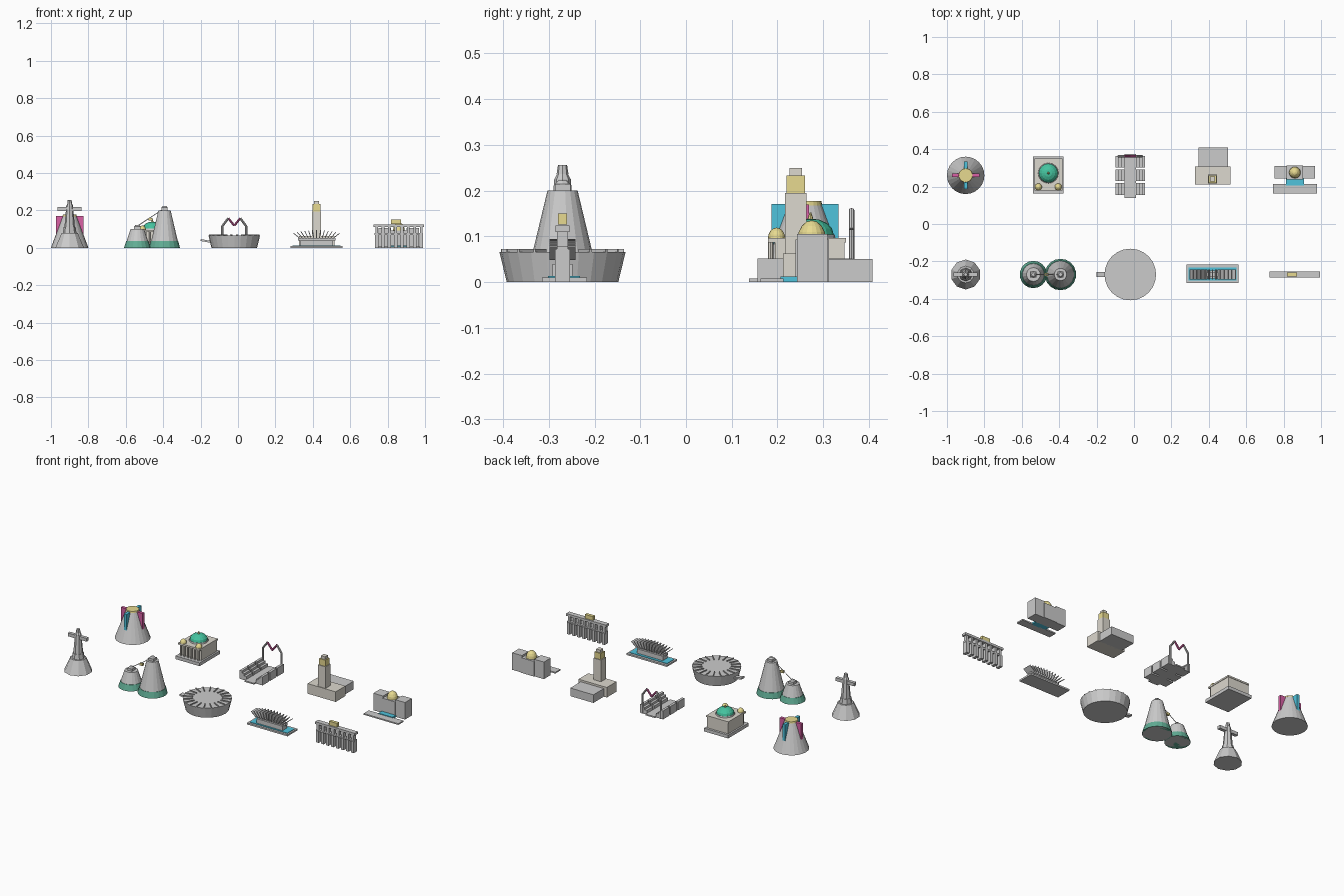
import bpy, math
from mathutils import Vector

if "Cube" in bpy.data.objects:
    bpy.data.objects.remove(bpy.data.objects["Cube"])

MATS = {}
COL = {'yellow': (0.80, 0.70, 0.28, 1), 'green': (0.06, 0.55, 0.35, 1), 'dark_green': (0.12, 0.42, 0.30, 1),
       'cyan': (0.08, 0.55, 0.72, 1), 'pink': (0.70, 0.12, 0.38, 1), 'beige': (0.72, 0.69, 0.62, 1)}


def finish(o, name, col=None):
    o.name = name
    if col:
        if col not in MATS:
            MATS[col] = bpy.data.materials.new(col)
            MATS[col].diffuse_color = COL[col]
        o.data.materials.append(MATS[col])
    return o


def box(name, x0, x1, y0, y1, z0, z1, col=None):
    bpy.ops.mesh.primitive_cube_add(size=1, location=((x0 + x1) / 2, (y0 + y1) / 2, (z0 + z1) / 2))
    o = bpy.context.object
    o.scale = (x1 - x0, y1 - y0, z1 - z0)
    return finish(o, name, col)


def cone(name, x, y, r0, r1, z0, z1, n=24, col=None):
    bpy.ops.mesh.primitive_cone_add(vertices=n, radius1=r0, radius2=r1, depth=z1 - z0,
                                    location=(x, y, (z0 + z1) / 2))
    return finish(bpy.context.object, name, col)


def rod(name, a, b, r, col=None, n=6):
    a, b = Vector(a), Vector(b)
    d = b - a
    bpy.ops.mesh.primitive_cylinder_add(vertices=n, radius=r, depth=d.length, location=(a + b) / 2)
    o = bpy.context.object
    o.rotation_euler = d.to_track_quat('Z', 'Y').to_euler()
    return finish(o, name, col)


def dome(name, x, y, z, r, h, col):
    # stacked lathe profile for a half dome
    rings, n = 4, 16
    vs, fs = [], []
    for k in range(rings):
        t = k / rings * math.pi / 2
        vs += [(r * math.cos(t) * math.cos(2 * math.pi * i / n), r * math.cos(t) * math.sin(2 * math.pi * i / n),
                h * math.sin(t)) for i in range(n)]
    vs.append((0, 0, h))
    for k in range(rings - 1):
        fs += [(k * n + i, k * n + (i + 1) % n, (k + 1) * n + (i + 1) % n, (k + 1) * n + i) for i in range(n)]
    fs += [((rings - 1) * n + i, (rings - 1) * n + (i + 1) % n, rings * n) for i in range(n)]
    fs.append(tuple(reversed(range(n))))
    me = bpy.data.meshes.new(name)
    me.from_pydata(vs, [], fs)
    o = bpy.data.objects.new(name, me)
    bpy.context.collection.objects.link(o)
    o.location = (x, y, z)
    return finish(o, name, col)


FY = -0.27  # front row

# Hilltop statue with outstretched arms
x = -0.90
cone('statue_hill', x, FY, 0.08, 0.045, 0, 0.08, 10)
cone('statue_pedestal', x, FY, 0.036, 0.032, 0.08, 0.11, 8)
cone('statue_robe', x, FY, 0.028, 0.018, 0.11, 0.225, 8)
box('statue_arms', x - 0.064, x + 0.064, FY - 0.01, FY + 0.01, 0.197, 0.217)
cone('statue_neck', x, FY, 0.018, 0.012, 0.225, 0.236, 8)
cone('statue_head', x, FY, 0.013, 0.010, 0.236, 0.256, 8)

# Twin peaks with cable car
for tag, px, r0, r1, h in (('small', -0.538, 0.070, 0.037, 0.10), ('large', -0.393, 0.081, 0.033, 0.20)):
    cone(tag + '_peak', px, FY, r0, r1, 0, h, 18)
    s = r0 - (r0 - r1) * 0.035 / h + 0.002
    cone(tag + '_peak_forest', px, FY, r0 + 0.003, s, 0, 0.035, 18, 'dark_green')
    box(tag + '_peak_station', px - 0.017, px + 0.017, FY - 0.017, FY + 0.017, h, h + 0.014)
    cone(tag + '_station_roof', px, FY, 0.017, 0.010, h + 0.014, h + 0.022, 8)
rod('cable', (-0.538, FY, 0.116), (-0.393, FY, 0.212), 0.002)
box('cable_cabin', -0.478, -0.458, FY - 0.007, FY + 0.007, 0.146, 0.160, 'yellow')

# Round stadium with radial roof ribs and an entry ramp
x = -0.02
cone('stadium_bowl', x, FY, 0.122, 0.138, 0, 0.066, 24)
for i in range(20):
    a = 2 * math.pi * (i + 0.5) / 20
    o = box('stadium_roof_rib', -0.027, 0.027, -0.0025, 0.0025, 0.064, 0.072)
    o.location.x, o.location.y = x + 0.109 * math.cos(a), FY + 0.109 * math.sin(a)
    o.rotation_euler.z = a
ramp = box('stadium_ramp', -0.20, -0.13, FY - 0.014, FY + 0.014, 0.030, 0.040)
ramp.rotation_euler.y = math.radians(10)

# Waterfront museum with fanned roof slats
x = 0.42
box('museum_plaza', x - 0.138, x + 0.138, -0.315, -0.217, 0, 0.010)
box('museum_pool', x - 0.128, x + 0.128, -0.302, -0.232, 0.008, 0.013, 'cyan')
box('museum_hall', x - 0.088, x + 0.088, FY - 0.022, FY + 0.022, 0.010, 0.040)
box('museum_roof', x - 0.10, x + 0.10, FY - 0.010, FY + 0.010, 0.040, 0.053)
for i in range(-6, 7):
    a = math.radians(8.5 * i)
    bx = x + i * 0.0148
    o = box('museum_roof_slat', -0.002, 0.002, FY - 0.028, FY + 0.028, -0.022, 0.022)
    o.location.x, o.location.z = bx + 0.022 * math.sin(a), 0.050 + 0.022 * math.cos(a)
    o.rotation_euler.y = a

# Two-tier aqueduct with tram
x0, x1 = 0.725, 0.995
box('aqueduct_deck', x0, x1, FY - 0.015, FY + 0.015, 0.110, 0.124)
box('aqueduct_mid_beam', x0 + 0.005, x1 - 0.005, FY - 0.012, FY + 0.012, 0.068, 0.078)
for i in range(8):
    px = x0 + 0.016 + i * (x1 - x0 - 0.032) / 7
    box('aqueduct_lower_pier', px - 0.009, px + 0.009, FY - 0.016, FY + 0.016, 0, 0.072)
    box('aqueduct_upper_pier', px - 0.007, px + 0.007, FY - 0.012, FY + 0.012, 0.072, 0.112)
box('tram', 0.817, 0.871, FY - 0.010, FY + 0.010, 0.126, 0.150, 'yellow')

# Conical cathedral with stained glass fins
x, y = -0.90, 0.26
cone('cathedral_cone', x, y, 0.10, 0.037, 0, 0.17, 24)
box('cathedral_glass_x', x - 0.073, x + 0.073, y - 0.009, y + 0.009, 0.03, 0.17, 'pink')
box('cathedral_glass_y', x - 0.009, x + 0.009, y - 0.073, y + 0.073, 0.03, 0.171, 'cyan')
cone('cathedral_skylight', x, y, 0.038, 0.036, 0.168, 0.177, 24, 'yellow')

# Domed theatre
x, y = -0.458, 0.262
box('theatre_base', x - 0.082, x + 0.082, y - 0.099, y + 0.099, 0, 0.020)
box('theatre_block', x - 0.072, x + 0.072, 0.195, 0.347, 0.020, 0.095, 'beige')
box('theatre_cornice', x - 0.075, x + 0.075, 0.179, 0.350, 0.086, 0.096, 'beige')
for i in range(6):
    cone('theatre_column', x - 0.060 + i * 0.024, 0.185, 0.006, 0.006, 0.020, 0.088, 8, 'beige')
cone('theatre_drum', x, 0.272, 0.055, 0.053, 0.094, 0.104, 16)
dome('theatre_dome', x, 0.272, 0.104, 0.051, 0.035, 'green')
cone('theatre_lantern', x, 0.272, 0.007, 0.002, 0.136, 0.152, 8, 'yellow')
for s in (-1, 1):
    dome('theatre_side_dome', x + s * 0.053, 0.198, 0.095, 0.019, 0.024, 'yellow')

# Parade avenue with grandstands and M-shaped arch
x = -0.02
box('parade_road', x - 0.032, x + 0.032, 0.138, 0.375, 0, 0.008)
for s in (-1, 1):
    for yc in (0.187, 0.260, 0.333):
        for k in range(3):
            a, b = x + s * (0.032 + 0.015 * k), x + s * 0.078
            box('grandstand_step', min(a, b), max(a, b), yc - 0.031, yc + 0.031, 0, 0.026 + 0.013 * k)
    leg = (x + s * 0.064, 0.362, 0.115)
    peak, dip = (x + s * 0.032, 0.362, 0.158), (x, 0.362, 0.118)
    rod('arch_leg', (x + s * 0.064, 0.362, 0), leg, 0.006, None, 8)
    rod('arch_shoulder', leg, peak, 0.006, None, 8)
    rod('arch_valley', peak, dip, 0.006, 'pink', 8)

# Railway station with clock tower
x, y = 0.42, 0.240
box('station_front_hall', 0.325, 0.517, 0.212, 0.307, 0, 0.062, 'beige')
box('station_train_shed', 0.345, 0.503, 0.300, 0.408, 0, 0.050)
box('clock_tower', x - 0.025, x + 0.025, y - 0.024, y + 0.024, 0, 0.195, 'beige')
box('clock_stage', x - 0.021, x + 0.021, y - 0.020, y + 0.020, 0.195, 0.233, 'yellow')
box('clock_tower_cap', x - 0.014, x + 0.014, y - 0.014, y + 0.014, 0.233, 0.250, 'beige')

# Seaside hotel with pool and promenade
x = 0.86
box('hotel_promenade', 0.742, 0.978, 0.163, 0.213, 0, 0.008)
box('hotel_pool', x - 0.048, x + 0.048, 0.207, 0.243, 0, 0.012, 'cyan')
for s in (-1, 1):
    a, b = x + s * 0.042, x + s * 0.108
    box('hotel_wing', min(a, b), max(a, b), 0.243, 0.309, 0, 0.105)
box('hotel_center', x - 0.044, x + 0.044, 0.239, 0.313, 0, 0.093)
dome('hotel_dome', x, 0.275, 0.093, 0.031, 0.042, 'yellow')

for m in bpy.data.materials:
    if m.users and not m.is_grease_pencil:
        m.use_nodes = True
        m.node_tree.nodes["Principled BSDF"].inputs["Base Color"].default_value = m.diffuse_color
